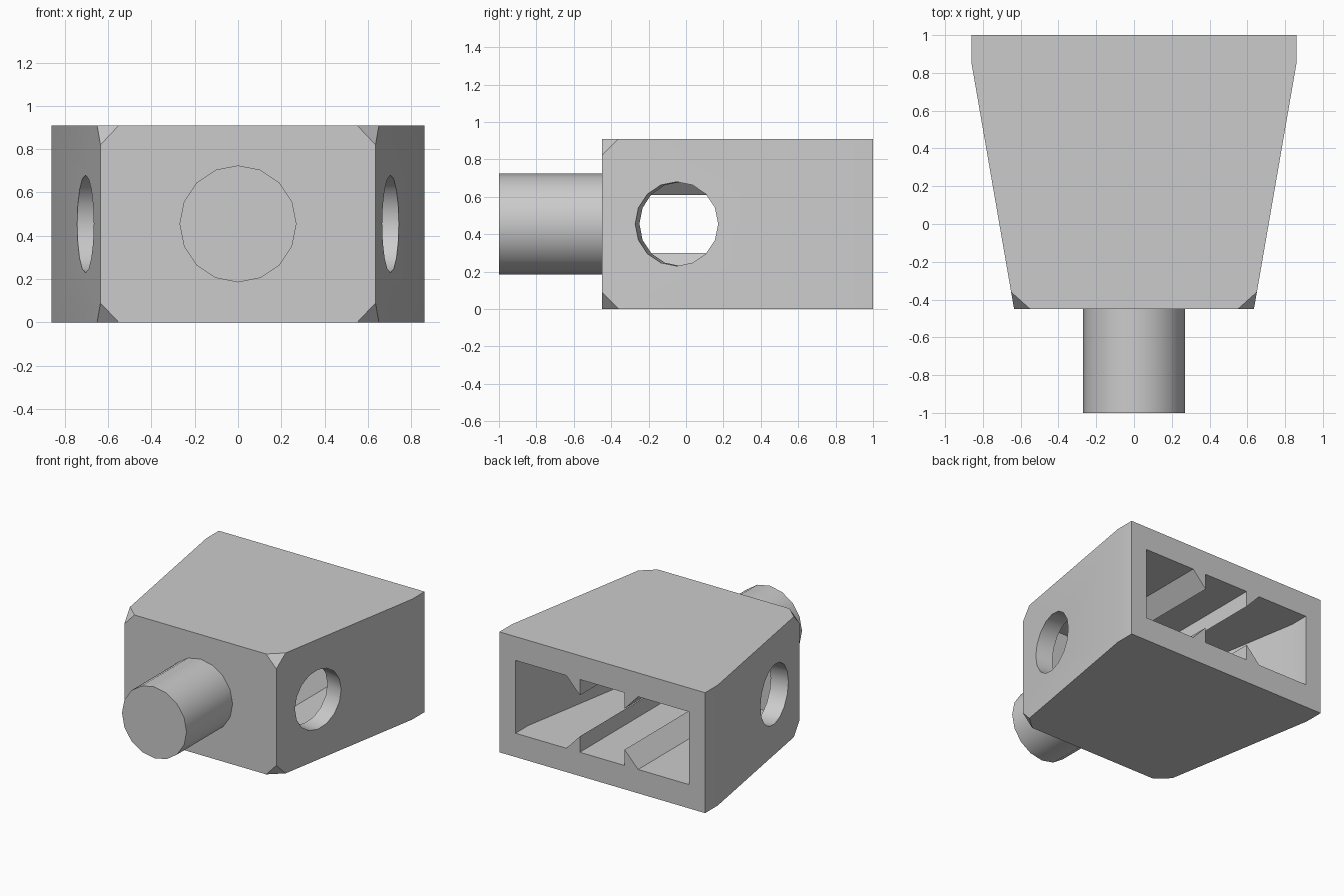
import bpy, bmesh, math
from mathutils import Matrix, Vector

if "Cube" in bpy.data.objects:
    bpy.data.objects.remove(bpy.data.objects["Cube"], do_unlink=True)

HEIGHT = 0.91
MID = HEIGHT / 2
FRONT, BACK, KINK = -0.45, 1.0, 0.85
HALF_FRONT, HALF_BACK = 0.635, 0.86
TAPER = (HALF_BACK - HALF_FRONT) / (KINK - FRONT)

grey = bpy.data.materials.new("plain grey")
grey.use_nodes = True
grey.diffuse_color = (0.6, 0.6, 0.6, 1)
grey.node_tree.nodes["Principled BSDF"].inputs["Base Color"].default_value = (0.6, 0.6, 0.6, 1)


def make_object(name, bm):
    bmesh.ops.recalc_face_normals(bm, faces=bm.faces)
    mesh = bpy.data.meshes.new(name)
    bm.to_mesh(mesh)
    bm.free()
    mesh.materials.append(grey)
    obj = bpy.data.objects.new(name, mesh)
    bpy.context.collection.objects.link(obj)
    return obj


def prism(points, offset):
    """Extrude a closed outline along a vector."""
    bm = bmesh.new()
    face = bm.faces.new([bm.verts.new(p) for p in points])
    new = bmesh.ops.extrude_face_region(bm, geom=[face])["geom"]
    bmesh.ops.translate(bm, vec=offset, verts=[v for v in new if isinstance(v, bmesh.types.BMVert)])
    return bm


def outline(inset, front, back, z):
    """Tapered plan shape, straight near the back."""
    narrow = HALF_FRONT + TAPER * (front - FRONT) - inset
    wide = HALF_BACK - inset
    right = [(narrow, front, z), (wide, KINK, z), (wide, back, z)]
    return right + [(-x, y, h) for x, y, h in reversed(right)]


def cylinder(radius, length, centre, direction):
    """Sixteen-sided cylinder with a corner at the top."""
    bm = bmesh.new()
    turn = Vector(direction).to_track_quat("Z", "Y").to_matrix().to_4x4()
    bmesh.ops.create_cone(bm, cap_ends=True, segments=16, radius1=radius, radius2=radius,
                          depth=length, matrix=Matrix.Translation(centre) @ turn)
    return bm


def cut(target, cutters):
    """Subtract the cutters, bake the result and discard them."""
    for c in cutters:
        c.hide_render = True
        mod = target.modifiers.new("cut", "BOOLEAN")
        mod.operation, mod.solver, mod.object = "DIFFERENCE", "EXACT", c
    graph = bpy.context.evaluated_depsgraph_get()
    mesh = bpy.data.meshes.new_from_object(target.evaluated_get(graph))
    target.modifiers.clear()
    target.data = mesh
    for c in cutters:
        bpy.data.objects.remove(c, do_unlink=True)


# Tapered body with four clipped front corners
bm = prism(outline(0, FRONT, BACK, 0), (0, 0, HEIGHT))
for sx in (-1, 1):
    for up in (-1, 1):
        z = MID + up * MID
        a = Vector((sx * (HALF_FRONT - 0.085), FRONT, z))
        b = Vector((sx * HALF_FRONT, FRONT, z - up * 0.09))
        c = Vector((sx * (HALF_FRONT + 0.09 * TAPER), FRONT + 0.09, z))
        normal = (b - a).cross(c - a).normalized()
        if normal.x * sx < 0:
            normal.negate()
        bmesh.ops.bisect_plane(bm, geom=bm.verts[:] + bm.edges[:] + bm.faces[:],
                               plane_co=a, plane_no=normal, clear_outer=True)
        bmesh.ops.holes_fill(bm, edges=[e for e in bm.edges if e.is_boundary])
body = make_object("body", bm)

# Rear cavity, keeping hooked ribs along its floor and ceiling
cavity = make_object("cavity_cutter", prism(outline(0.135, -0.28, BACK + 0.1, 0.18), (0, 0, HEIGHT - 0.36)))
ribs = []
for sx in (-1, 1):
    for up in (-1, 1):
        section = [(0.30, 0.275), (0.187, 0.155), (0.187, 0.35), (0.30, 0.35)]
        points = [(sx * x, -0.5, MID + up * h) for x, h in section]
        ribs.append(make_object("rib_keeper", prism(points, (0, 2, 0))))
cut(cavity, ribs)

# Round holes square to the sloping side walls
holes = []
for sx in (-1, 1):
    centre = (sx * (HALF_FRONT + TAPER * (-0.05 - FRONT)), -0.05, MID)
    holes.append(make_object("hole_cutter", cylinder(0.225, 0.5, centre, (sx, -TAPER, 0))))
cut(body, [cavity] + holes)

# Front peg, just seated in the front wall
peg = make_object("peg", cylinder(0.27, 0.6, (0, -0.7, MID), (0, -1, 0)))

for obj in (body, peg):
    bpy.ops.object.select_all(action="DESELECT")
    obj.select_set(True)
    bpy.context.view_layer.objects.active = obj
    bpy.ops.object.shade_smooth_by_angle(angle=math.radians(30))
